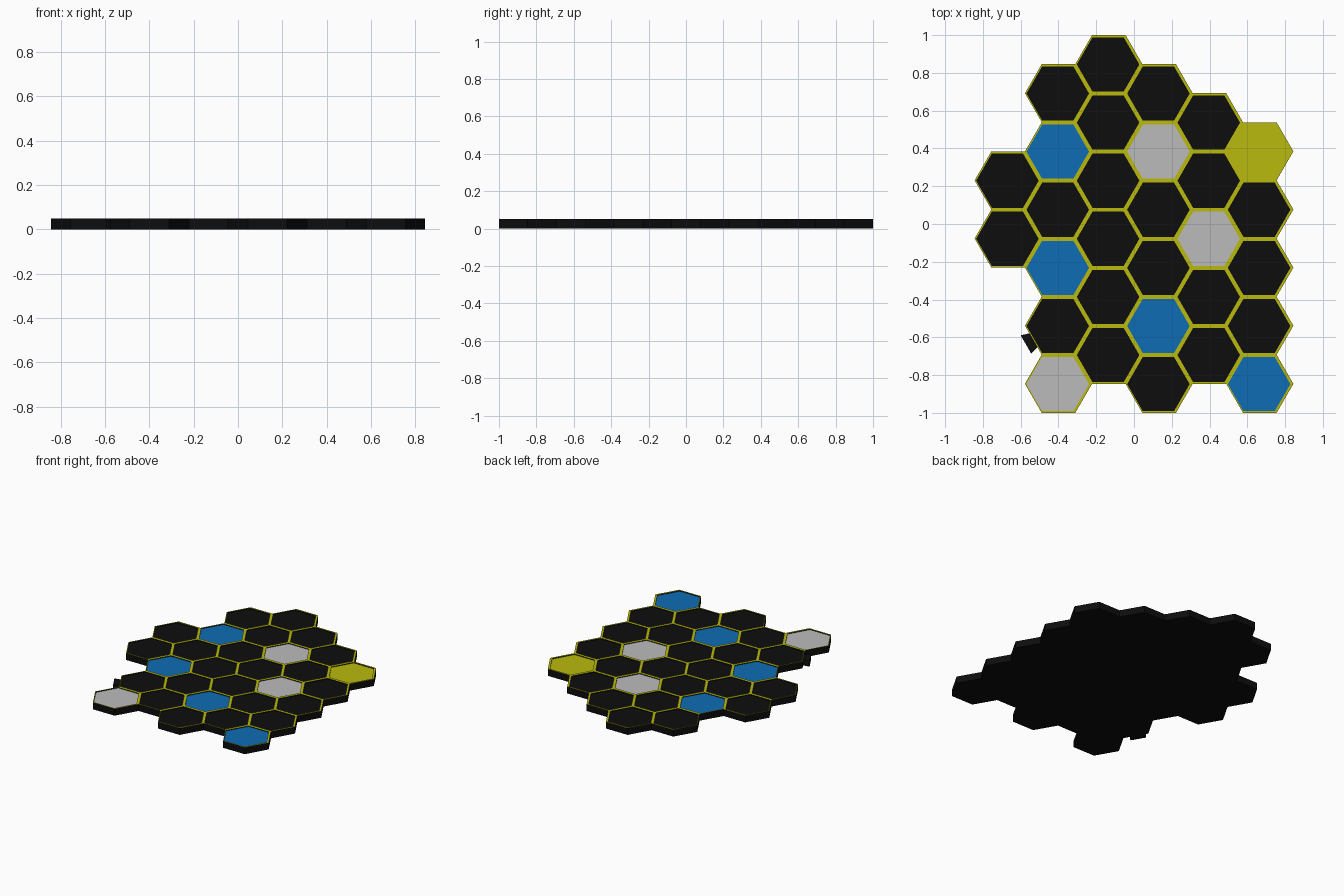
import bpy, bmesh, math

if "Cube" in bpy.data.objects:
    bpy.data.objects.remove(bpy.data.objects["Cube"])

PITCH = 2 / 6.5                 # flat-to-flat size of a cell
R = PITCH / math.sqrt(3)        # corner radius
HEIGHT = 0.05
RECESS = 0.005
RIM = 0.0105
SHIFT = (-0.004, -0.0015)       # slight offset of each pocket inside its rim


def material(name, color):
    m = bpy.data.materials.new(name)
    m.diffuse_color = (*color, 1)
    m.use_nodes = True
    m.node_tree.nodes["Principled BSDF"].inputs["Base Color"].default_value = m.diffuse_color
    return m


BLACK = material("black", (0.004, 0.004, 0.004))
YELLOW = material("yellow", (0.49, 0.49, 0.004))
BLUE = material("blue", (0.004, 0.15, 0.46))
GREY = material("grey", (0.50, 0.50, 0.50))


def make_object(name, bm, materials):
    bmesh.ops.recalc_face_normals(bm, faces=bm.faces)
    mesh = bpy.data.meshes.new(name)
    bm.to_mesh(mesh)
    bm.free()
    for m in materials:
        mesh.materials.append(m)
    obj = bpy.data.objects.new(name, mesh)
    bpy.context.collection.objects.link(obj)
    return obj


def hex_ring(bm, radius, z, shift=(0, 0)):
    return [bm.verts.new((radius * math.cos(math.radians(60 * i)) + shift[0],
                          radius * math.sin(math.radians(60 * i)) + shift[1], z))
            for i in range(6)]


def bridge(bm, a, b, mat):
    n = len(a)
    for i in range(n):
        f = bm.faces.new((a[i], a[(i + 1) % n], b[(i + 1) % n], b[i]))
        f.material_index = mat


def cell(name, x, y, floor):
    """Hexagonal tray: dark walls, yellow rim, coloured pocket floor."""
    bm = bmesh.new()
    inner = R - RIM * 2 / math.sqrt(3)
    base = hex_ring(bm, R, 0)
    top = hex_ring(bm, R, HEIGHT)
    lip = hex_ring(bm, inner, HEIGHT, SHIFT)
    pocket = hex_ring(bm, inner, HEIGHT - RECESS, SHIFT)
    bm.faces.new(base[::-1])
    bridge(bm, base, top, 0)
    bridge(bm, top, lip, 1)
    bridge(bm, lip, pocket, 0)
    bm.faces.new(pocket).material_index = 2
    make_object(name, bm, (BLACK, YELLOW, floor)).location = (x, y, 0)


# Cell grid: (topmost row in half pitches, number of cells) per column
COLUMNS = [(1.5, 2), (4.5, 6), (5.5, 6), (4.5, 6), (3.5, 5), (2.5, 5)]
COLORED = {(1, 1): BLUE, (1, 3): BLUE, (3, 4): BLUE, (5, 4): BLUE,
           (1, 5): GREY, (3, 1): GREY, (4, 2): GREY, (5, 0): YELLOW}

for c, (start, count) in enumerate(COLUMNS):
    for r in range(count):
        floor = COLORED.get((c, r), BLACK)
        cell(f"{floor.name}_cell_{c}_{r}", (c - 2.5) * 1.5 * R,
             (start - 2 * r) * PITCH / 2, floor)

# Dovetail tab flaring out of the lower-left edge of one cell
bm = bmesh.new()
outline = [(-0.03, -0.041), (0.045, -0.041), (0.045, 0.041), (-0.03, 0.041)]
outline = [(-0.004, -0.041), (0.045, -0.056), (0.045, 0.056), (-0.004, 0.041)]
low = [bm.verts.new((x, y, 0)) for x, y in outline]
high = [bm.verts.new((x, y, HEIGHT - 0.008)) for x, y in outline]
bm.faces.new(low[::-1])
bm.faces.new(high)
bridge(bm, low, high, 0)
tab = make_object("connector_tab", bm, (BLACK,))
angle = math.radians(210)
tab.rotation_euler.z = angle
tab.location = (-1.5 * 1.5 * R + PITCH / 2 * math.cos(angle),
                -3.5 * PITCH / 2 + PITCH / 2 * math.sin(angle), 0)
